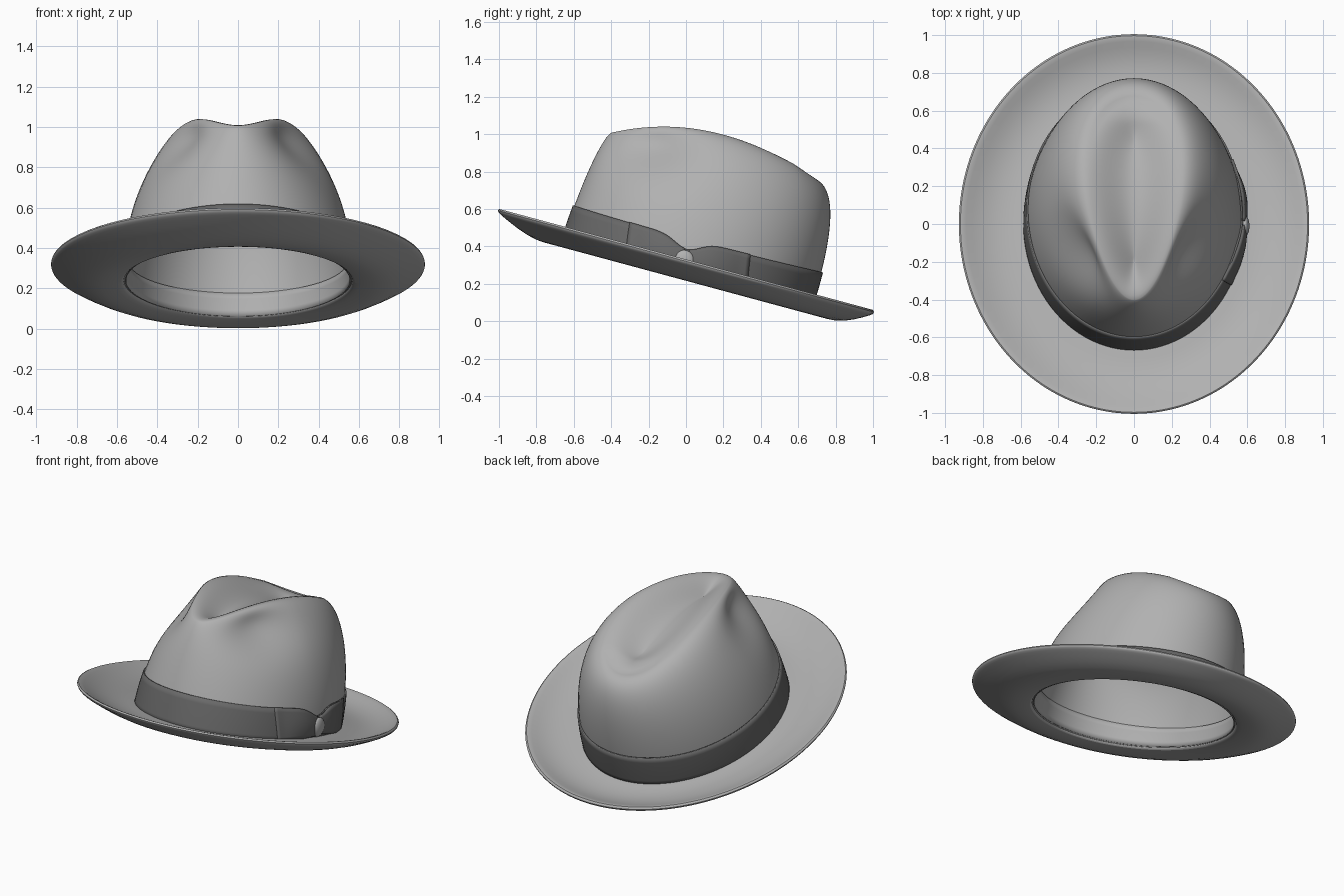
import bpy, bmesh, math
from mathutils import Vector

if "Cube" in bpy.data.objects:
    bpy.data.objects.remove(bpy.data.objects["Cube"])

SEG = 96
AX, AY = 0.578, 0.665          # half sizes of the head opening
SLOPE = -0.27                  # tilt of the whole hat


def material(name, v):
    m = bpy.data.materials.new(name)
    m.diffuse_color = (v, v, v, 1)
    m.use_nodes = True
    m.node_tree.nodes["Principled BSDF"].inputs["Base Color"].default_value = m.diffuse_color
    return m


felt = material("grey_felt", 0.44)
ribbon = material("dark_ribbon", 0.14)


def grid(name, rows, mat, close_u=True, close_v=False, thick=0, subsurf=0):
    """Skin a list of point rows into a smooth mesh object."""
    bm = bmesh.new()
    vs = [[bm.verts.new(p) for p in row] for row in rows]
    nv, nu = len(rows), len(rows[0])
    for j in range(nv if close_v else nv - 1):
        for i in range(nu if close_u else nu - 1):
            a, b = vs[j], vs[(j + 1) % nv]
            k = (i + 1) % nu
            bm.faces.new((a[i], a[k], b[k], b[i]))
    bmesh.ops.remove_doubles(bm, verts=bm.verts, dist=1e-5)
    if close_u and close_v:
        bmesh.ops.recalc_face_normals(bm, faces=bm.faces)
    me = bpy.data.meshes.new(name)
    bm.to_mesh(me)
    bm.free()
    me.materials.append(mat)
    ob = bpy.data.objects.new(name, me)
    bpy.context.collection.objects.link(ob)
    bpy.ops.object.select_all(action='DESELECT')
    bpy.context.view_layer.objects.active = ob
    ob.select_set(True)
    bpy.ops.object.shade_smooth_by_angle(angle=math.radians(50))
    if thick:
        m = ob.modifiers.new("thickness", 'SOLIDIFY')
        m.thickness, m.offset = thick, -1
    if subsurf:
        m = ob.modifiers.new("smooth", 'SUBSURF')
        m.levels = m.render_levels = subsurf
    return ob


# angle 0 is the front (-y), 90 degrees is the right side (+x)
def outward(a):
    return Vector((math.sin(a) / AX, -math.cos(a) / AY, 0)).normalized()


def ridge_z(y):
    return 1.04 - 0.42 * (y + 0.12)**2 - 0.15 * max(y - 0.55, 0)


def ridge(a):
    y = 0.13 - 0.53 * math.cos(a)
    x = 0.25 * math.sin(a) * (1 - 0.27 * math.cos(a))
    return Vector((x, y, ridge_z(y)))


def wall(a, t):
    """Crown wall: egg-shaped base (t=0) up to the teardrop ridge (t=1)."""
    s, c = math.sin(a), math.cos(a)
    n = outward(a)
    b = Vector((AX * s, -AY * c, 0.24 - SLOPE * AY * c))
    r = ridge(a)
    front, back = max(c, 0), max(-c, 0)
    c1 = b + Vector((0, 0, 0.37)) + n * (-0.01 - 0.11 * front + 0.13 * back)
    c2 = r + n * (0.14 - 0.10 * front + 0.03 * back) - Vector((0, 0, 0.02))
    u = 1 - t
    p = b * u**3 + c1 * 3 * u * u * t + c2 * 3 * u * t * t + r * t**3
    # front side pinches
    side = abs(math.degrees(math.atan2(s, c)))
    pinch = 0.07 * math.exp(-((side - 63) / 23)**2 - ((t - 0.66) / 0.19)**2)
    return p - n * pinch


def surf(a, h, off):
    """Point on the crown at height h above the base, pushed out by off."""
    lo, hi, z0 = 0, 0.6, wall(a, 0).z
    for _ in range(18):
        m = (lo + hi) / 2
        if wall(a, m).z - z0 < h:
            lo = m
        else:
            hi = m
    return wall(a, lo) + outward(a) * off


def smooth(t):
    return t * t * (3 - 2 * t)


def band_top(a):
    """Ribbon height, gathered in at the bow on the right side."""
    y = -AY * math.cos(a)
    dip = 0.058 * math.exp(-(y / 0.09)**2) if math.sin(a) > 0 else 0
    return 0.2 - dip


ANG = [2 * math.pi * i / SEG for i in range(SEG)]

# crown: wall, then the dented top inside the ridge
rows = [[wall(a, j / 28) for a in ANG] for j in range(29)]
for j in range(1, 13):
    k = j / 12
    row = []
    for a in ANG:
        r = ridge(a)
        p = r.lerp(Vector((0, 0.13 + (r.y - 0.13) * 0.55, 0)), k)
        row.append((p.x, p.y, ridge_z(p.y) - 0.095 * smooth(k)))
    rows.append(row)
grid("crown", rows, felt, thick=0.018)

# brim: closed section swept around, rim curled upward
section = [(-.02, -.014), (.15, -.022), (.4, -.028), (.7, .010), (.93, .053), (1, .066), (1.025, .08),
           (1, .094), (.93, .085), (.7, .042), (.4, .012), (.1, .012), (-.03, .02), (-.045, .0)]
rows = []
for s, dz in section:
    rx, ry = AX + (0.922 - AX) * s, AY + (1.0 - AY) * s
    rows.append([(rx * math.sin(a), -ry * math.cos(a), 0.24 - SLOPE * ry * math.cos(a) + dz)
                 for a in ANG])
grid("brim", rows, felt, close_v=True, subsurf=1)

# hat band outside and sweatband inside
grid("hat_band", [[surf(a, band_top(a) * j / 6, 0.009) for a in ANG] for j in range(7)],
     ribbon, thick=0.009)
grid("sweatband", [[surf(a, 0.115 * j / 4, -0.018) for a in ANG] for j in range(5)], felt, thick=0.006)

# bow on the right side: two wings and a knot
for name, sign in (("bow_front_wing", -1), ("bow_back_wing", 1)):
    rows = []
    for j in range(9):
        v = j / 8
        row = []
        for i in range(17):
            u = i / 16
            a = math.acos(-sign * (0.01 + 0.31 * u) / AY)
            top, low = band_top(a) + 0.003, 0.03 * (1 - u)
            off = 0.014 + 0.018 * math.sin(math.pi * min(u + 0.15, 1)) * math.sin(math.pi * (0.15 + 0.7 * v))
            row.append(surf(a, low + (top - low) * v, off))
        rows.append(row if sign > 0 else row[::-1])
    grid(name, rows, ribbon, close_u=False, thick=0.012)

spot = surf(math.pi / 2, 0.08, 0.014)
bpy.ops.mesh.primitive_uv_sphere_add(segments=24, ring_count=16, location=(spot.x, -0.01, spot.z))
knot = bpy.context.object
knot.name = "bow_knot"
knot.scale = (0.024, 0.055, 0.06)
knot.data.materials.append(felt)
bpy.ops.object.shade_smooth()
